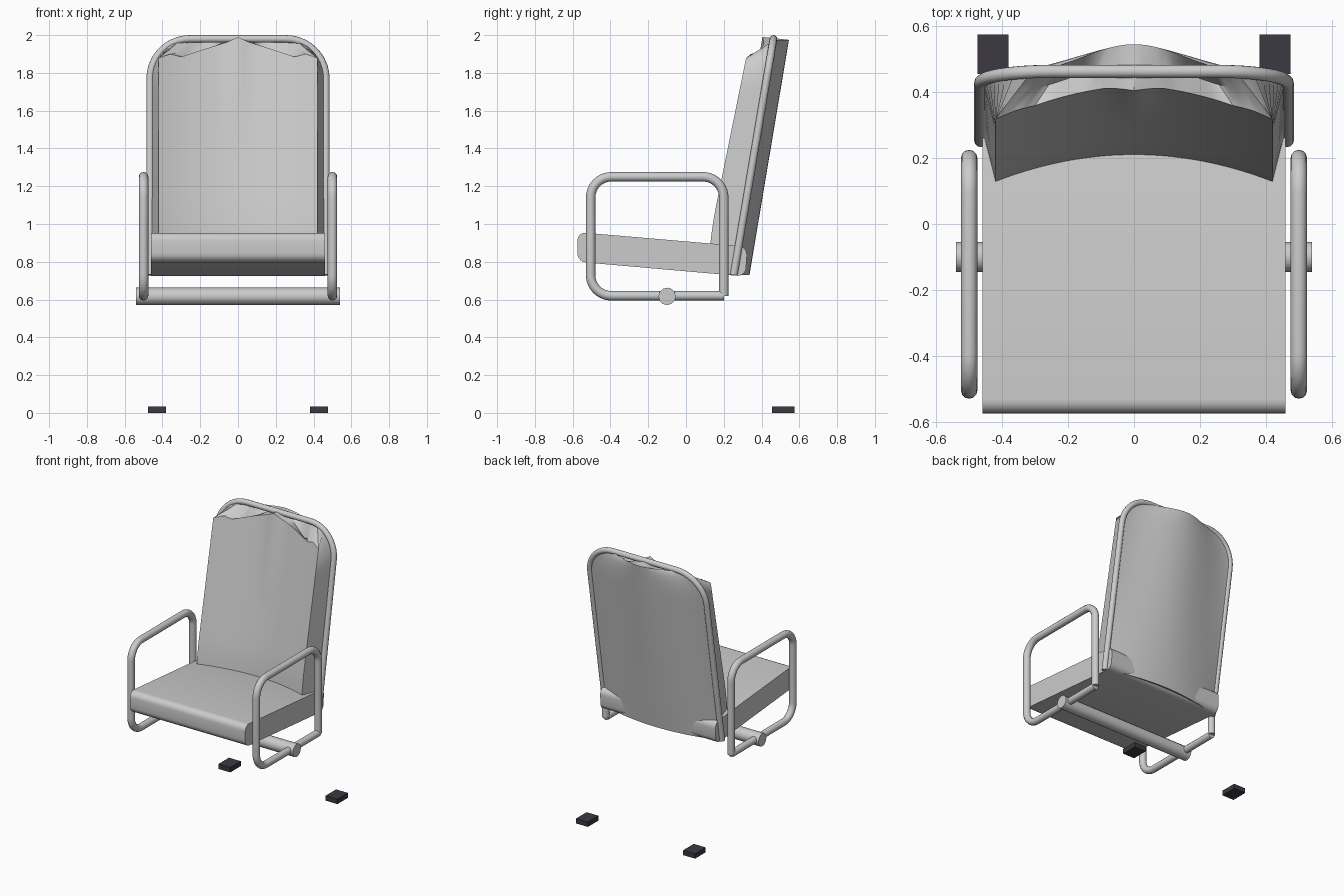
import bpy, bmesh
from math import pi, cos, sqrt, radians
from mathutils import Vector

if "Cube" in bpy.data.objects:
    bpy.data.objects.remove(bpy.data.objects["Cube"], do_unlink=True)


def material(name, rgb):
    m = bpy.data.materials.new(name)
    m.use_nodes = True
    m.diffuse_color = (*rgb, 1)
    m.node_tree.nodes["Principled BSDF"].inputs["Base Color"].default_value = (*rgb, 1)
    return m


GREY = material("light grey", (0.6, 0.6, 0.6))
DARK = material("dark charcoal", (0.045, 0.04, 0.055))


def select_only(ob):
    bpy.ops.object.select_all(action="DESELECT")
    ob.select_set(True)
    bpy.context.view_layer.objects.active = ob


def finish(name, bm, mat, angle=None):
    bmesh.ops.recalc_face_normals(bm, faces=bm.faces[:])
    mesh = bpy.data.meshes.new(name)
    bm.to_mesh(mesh)
    bm.free()
    ob = bpy.data.objects.new(name, mesh)
    bpy.context.collection.objects.link(ob)
    mesh.materials.append(mat)
    if angle:
        select_only(ob)
        bpy.ops.object.shade_smooth_by_angle(angle=radians(angle))
    return ob


def rounded_path(corners, radius, steps=10):
    """Polyline with every inner corner replaced by an arc (right angles)."""
    pts = [Vector(c) for c in corners]
    path = [pts[0]]
    for a, b, c in zip(pts, pts[1:], pts[2:]):
        da, dc = (a - b).normalized() * radius, (c - b).normalized() * radius
        for i in range(steps + 1):
            f = pi / 2 * i / steps
            path.append(b + da * (1 - cos(pi / 2 - f)) + dc * (1 - cos(f)))
    return path + [pts[-1]]


def tube(name, path, radius):
    cu = bpy.data.curves.new(name, "CURVE")
    cu.dimensions = "3D"
    cu.bevel_depth, cu.bevel_resolution, cu.use_fill_caps = radius, 4, True
    sp = cu.splines.new("POLY")
    sp.points.add(len(path) - 1)
    for p, co in zip(sp.points, path):
        p.co = (*co, 1)
    ob = bpy.data.objects.new(name, cu)
    bpy.context.collection.objects.link(ob)
    cu.materials.append(GREY)
    select_only(ob)
    bpy.ops.object.convert(target="MESH")
    bpy.ops.object.shade_smooth_by_angle(angle=radians(45))


# Seat cushion: side profile pushed across x, long edges rounded
bm = bmesh.new()
profile = [(-0.575, 0.957), (-0.575, 0.80), (0.315, 0.722), (0.325, 0.88)]
face = bm.faces.new([bm.verts.new((-0.46, y, z)) for y, z in profile])
ext = bmesh.ops.extrude_face_region(bm, geom=[face])
bmesh.ops.translate(bm, vec=(0.92, 0, 0),
                    verts=[v for v in ext["geom"] if isinstance(v, bmesh.types.BMVert)])
long_edges = [e for e in bm.edges if abs(e.verts[0].co.x - e.verts[1].co.x) > 0.5]
bmesh.ops.bevel(bm, geom=long_edges, offset=0.045, segments=5, profile=0.5, affect="EDGES")
finish("seat_cushion", bm, GREY, 35)


# Backrest: hollow-fronted cushion joined to a bulging rear shell
def lean(z):
    return 0.253 + (z - 0.73) * 0.168


def front_top(x):
    pts = [(0, 1.99), (0.06, 1.962), (0.18, 1.925), (0.3, 1.885), (0.36, 1.90), (0.43, 1.875)]
    for (x0, z0), (x1, z1) in zip(pts, pts[1:]):
        if x <= x1:
            return z0 + (z1 - z0) * (x - x0) / (x1 - x0)
    return pts[-1][1]


def front_point(u, t):
    z = 0.79 + t * (front_top(abs(u) * 0.42) - 0.79)
    edge = 0.16 + (z - 1.1) * 0.203 + 0.25 * max(0, 1.1 - z) ** 2
    crease = -0.018 * max(0, 1 - abs(u) / 0.18) * max(0, t - 0.5) * 2
    return Vector((0.42 * u, edge + 0.082 * (1 - u * u) + crease, z))


def rear_point(u, t):
    z = 0.73 + t * 1.245
    half = 0.46 if z < 1.78 else 0.26 + sqrt(0.04 - (z - 1.78) ** 2)
    bell, arc = 0.5 + 0.5 * cos(pi * u), 1 - u * u
    bulge = 0.075 * (bell * t + arc * (1 - t))
    return Vector((half * u, lean(z) + 0.008 + bulge, z))


def rim_point(u, _):
    a, b = front_point(u, 1), rear_point(u, 1)
    p = a.lerp(b, 0.5)
    p.z -= 0.075 * max(0, 1 - abs(abs(u) - 0.62) / 0.4)
    return p


COLS, ROWS = 28, 30
bm = bmesh.new()
us = [2 * i / COLS - 1 for i in range(COLS + 1)]
ts = [1 - (1 - j / ROWS) ** 1.5 for j in range(ROWS + 1)]
rows = [[bm.verts.new(front_point(u, t)) for u in us] for t in ts]
rows.append([bm.verts.new(rim_point(u, 1)) for u in us])
rows += [[bm.verts.new(rear_point(u, t)) for u in us] for t in reversed(ts)]
for a, b in zip(rows, rows[1:] + rows[:1]):
    for i in range(COLS):
        bm.faces.new((a[i], a[i + 1], b[i + 1], b[i]))
for side in (0, COLS):
    for j in range(ROWS):
        bm.faces.new((rows[j][side], rows[j + 1][side], rows[-2 - j][side], rows[-1 - j][side]))
    bm.faces.new((rows[ROWS][side], rows[ROWS + 1][side], rows[ROWS + 2][side]))
finish("backrest_cushion", bm, GREY, 35)

# Backrest frame: leaning upside-down U
corners = [(-0.465, 0.73), (-0.465, 1.98), (0.465, 1.98), (0.465, 0.73)]
outline = rounded_path([(x, 0, z) for x, z in corners], 0.21)
tube("backrest_frame", [Vector((p.x, lean(p.z), p.z)) for p in outline], 0.02)

# Armrest loops, crossbar and floor pads
loop = [(0.2, 0.62), (0.2, 1.25), (-0.505, 1.25), (-0.505, 0.62), (0.2, 0.62)]
for side, s in (("left", 1), ("right", -1)):
    tube(side + "_armrest", rounded_path([(0.5 * s, y, z) for y, z in loop], 0.11), 0.025)
    bm = bmesh.new()
    bmesh.ops.create_cube(bm, size=1)
    bmesh.ops.scale(bm, vec=(0.095, 0.12, 0.035), verts=bm.verts)
    bmesh.ops.translate(bm, vec=(0.428 * s, 0.515, 0.0175), verts=bm.verts)
    finish(side + "_floor_pad", bm, DARK)
tube("crossbar", [Vector((-0.54, -0.1, 0.617)), Vector((0.54, -0.1, 0.617))], 0.046)
